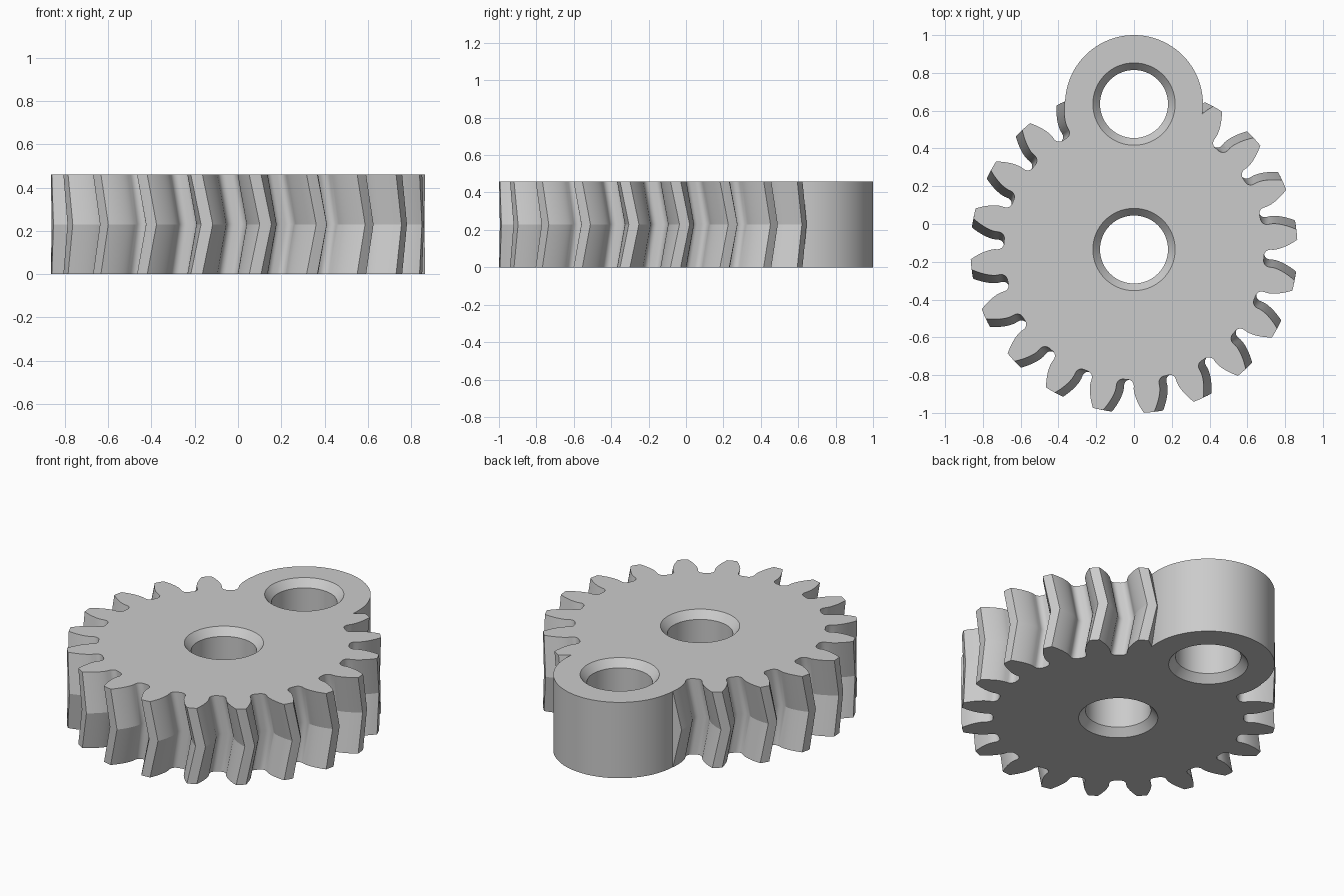
import bpy, bmesh
from math import sin, cos, tan, acos, pi, radians

cube = bpy.data.objects.get("Cube")
if cube:
    bpy.data.objects.remove(cube, do_unlink=True)

HEIGHT = 0.46
GEAR_Y, LUG_Y, LUG_R = -0.135, 0.635, 0.365
TEETH, TIP_R = 20, 0.866
MODULE = 2 * TIP_R / (TEETH + 2)
PITCH_R = TIP_R - MODULE
ROOT_R = PITCH_R - 1.25 * MODULE
PRESSURE = radians(20)
BASE_R = PITCH_R * cos(PRESSURE)
PHASE, TWIST = radians(5.25), radians(3.2)

steel = bpy.data.materials.new("plain grey")
steel.use_nodes = True
grey = (0.6, 0.6, 0.6, 1)
steel.diffuse_color = grey
steel.node_tree.nodes["Principled BSDF"].inputs["Base Color"].default_value = grey


def loft(name, rings):
    """Join stacked rings of points into a closed solid."""
    bm = bmesh.new()
    loops = [[bm.verts.new(p) for p in ring] for ring in rings]
    n = len(loops[0])
    for low, high in zip(loops, loops[1:]):
        for i in range(n):
            j = (i + 1) % n
            bm.faces.new((low[i], low[j], high[j], high[i]))
    bm.faces.new(loops[0][::-1])
    bm.faces.new(loops[-1])
    mesh = bpy.data.meshes.new(name)
    bm.to_mesh(mesh)
    bm.free()
    obj = bpy.data.objects.new(name, mesh)
    bpy.context.collection.objects.link(obj)
    mesh.materials.append(steel)
    return obj


def circle(r, y, z, n):
    return [(r * cos(2 * pi * i / n), y + r * sin(2 * pi * i / n), z) for i in range(n)]


def involute(a):
    return tan(a) - a


def half_tooth():
    """(radius, half angle) pairs from the root fillet up to the tip."""
    foot = pi / (2 * TEETH) + involute(PRESSURE)
    fillet = 0.032
    pts = []
    for i in range(7):
        t = i / 6 * pi / 2
        pts.append((ROOT_R + fillet * (1 - cos(t)),
                    foot + fillet * (1 - sin(t)) / ROOT_R))
    for i in range(9):
        r = BASE_R + (TIP_R - BASE_R) * i / 8
        pts.append((r, foot - involute(acos(BASE_R / r))))
    return pts


def gear_ring(z, turn):
    side = half_tooth()
    ring = []
    for k in range(TEETH):
        mid = PHASE + turn + 2 * pi * k / TEETH
        polar = [(r, mid - a) for r, a in side] + [(TIP_R, mid)]
        polar += [(r, mid + a) for r, a in reversed(side)]
        polar.append((ROOT_R, mid + pi / TEETH))
        ring += [(r * cos(a), GEAR_Y + r * sin(a), z) for r, a in polar]
    return ring


def combine(target, other, operation):
    mod = target.modifiers.new(operation.lower(), 'BOOLEAN')
    mod.operation, mod.solver, mod.object = operation, 'EXACT', other
    bpy.ops.object.select_all(action='DESELECT')
    bpy.context.view_layer.objects.active = target
    target.select_set(True)
    bpy.ops.object.modifier_apply(modifier=mod.name)
    bpy.data.objects.remove(other, do_unlink=True)


# Herringbone gear: the middle ring is turned against both faces
gear = loft("herringbone_gear", [gear_ring(0, 0), gear_ring(HEIGHT / 2, TWIST),
                                 gear_ring(HEIGHT, 0)])

# Round lug on the rim
lug = loft("lug", [circle(LUG_R, LUG_Y, z, 96) for z in (0, HEIGHT)])
combine(gear, lug, 'UNION')

# Two through holes, chamfered at both ends
BORE, RIM, DEPTH, OVER = 0.18, 0.218, 0.045, 0.02
flare = RIM + (RIM - BORE) * OVER / DEPTH
for y in (GEAR_Y, LUG_Y):
    profile = [(flare, -OVER), (BORE, DEPTH), (BORE, HEIGHT - DEPTH), (flare, HEIGHT + OVER)]
    cutter = loft("hole_cutter", [circle(r, y, z, 64) for r, z in profile])
    cutter.hide_render = True
    combine(gear, cutter, 'DIFFERENCE')

bpy.ops.object.shade_smooth_by_angle(angle=radians(20))
